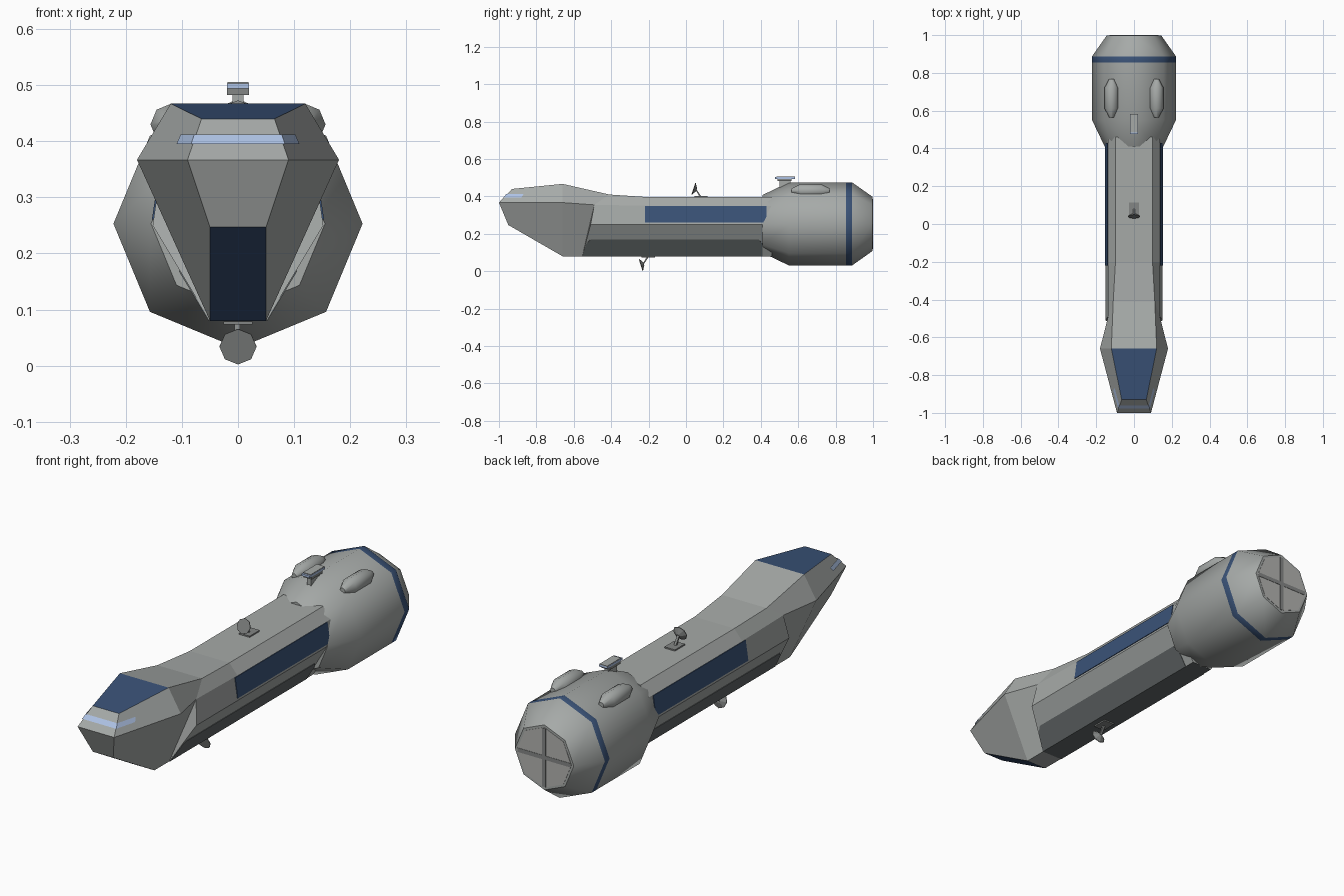
import bpy, bmesh, math
from mathutils import Vector

if "Cube" in bpy.data.objects:
    bpy.data.objects.remove(bpy.data.objects["Cube"])


def material(name, r, g, b):
    m = bpy.data.materials.new(name)
    m.diffuse_color = (r, g, b, 1)
    m.use_nodes = True
    m.node_tree.nodes["Principled BSDF"].inputs["Base Color"].default_value = m.diffuse_color
    return m


HULL = material("hull grey", .38, .40, .39)
DARK = material("dark panel grey", .125, .14, .143)
MID = material("mid grey", .23, .24, .235)
PALE = material("pale grey", .45, .45, .44)
BLUE = material("navy blue", .042, .085, .185)
GLASS = material("light blue glass", .42, .54, .78)


def finish(name, bm, mats, smooth=None):
    bmesh.ops.remove_doubles(bm, verts=bm.verts, dist=1e-5)
    bmesh.ops.recalc_face_normals(bm, faces=bm.faces)
    me = bpy.data.meshes.new(name)
    bm.to_mesh(me)
    bm.free()
    for m in mats:
        me.materials.append(m)
    ob = bpy.data.objects.new(name, me)
    bpy.context.collection.objects.link(ob)
    if smooth:
        bpy.ops.object.select_all(action='DESELECT')
        ob.select_set(True)
        bpy.context.view_layer.objects.active = ob
        bpy.ops.object.shade_smooth_by_angle(angle=math.radians(smooth))
    return ob


def add_face(bm, pts, mat=0):
    f = bm.faces.new([bm.verts.new(p) for p in pts])
    f.material_index = mat


def flip(p):
    return (-p[0], p[1], p[2])


def loft(name, rings, mats, center=(0, 0), seg_mats=None, n=8, smooth=50):
    """Round body along y from (y, radius) rings."""
    bm = bmesh.new()
    loops = [[(center[0] + r * math.cos(math.tau * k / n), y,
               center[1] + r * math.sin(math.tau * k / n)) for k in range(n)] for y, r in rings]
    for i in range(len(loops) - 1):
        for k in range(n):
            j = (k + 1) % n
            add_face(bm, [loops[i][k], loops[i][j], loops[i + 1][j], loops[i + 1][k]],
                     seg_mats[i] if seg_mats else 0)
    add_face(bm, loops[0])
    add_face(bm, loops[-1])
    return finish(name, bm, mats, smooth)


def box(name, lo, hi, mat):
    bm = bmesh.new()
    bmesh.ops.create_cube(bm, size=1)
    for v in bm.verts:
        v.co = Vector([(lo[i] + hi[i]) / 2 + v.co[i] * (hi[i] - lo[i]) for i in range(3)])
    return finish(name, bm, [mat])


def plate(name, pts, normal, mat, t=.003):
    """Thin plate raised from a flat polygon."""
    bm = bmesh.new()
    n = Vector(normal).normalized() * t
    low = [Vector(p) - n * .3 for p in pts]
    top = [p + n * 1.3 for p in low]
    add_face(bm, low)
    add_face(bm, top)
    for i in range(len(pts)):
        j = (i + 1) % len(pts)
        add_face(bm, [low[i], low[j], top[j], top[i]])
    return finish(name, bm, [mat])


# Hull: half sections (roof edge, side edge, [waist,] keel edge)
nose = [(.065, -.93, .44), (.09, -1, .367), (.05, -.95, .247)]
shoulder = [(.12, -.66, .467), (.18, -.66, .367), (.05, -.66, .08)]
neck = [(.11, -.41, .41), (.137, -.49, .355), (.05, -.555, .08)]
start = [neck[0], neck[1], (.152, -.51, .25), neck[2]]
middle = [(.098, -.2, .396), (.137, -.2, .35), (.152, -.2, .25), (.05, -.2, .08)]
end = [(x, .46, z) for x, y, z in middle]

bm = bmesh.new()
for a, b, roof, keel in [(nose, shoulder, 1, 1), (shoulder, neck, 0, 0),
                         (start, middle, 0, 2), (middle, end, 0, 2)]:
    add_face(bm, [a[0], flip(a[0]), flip(b[0]), b[0]], roof)
    add_face(bm, [a[-1], flip(a[-1]), flip(b[-1]), b[-1]], keel)
    for i in range(len(a) - 1):
        side = [a[i], a[i + 1], b[i + 1], b[i]]
        add_face(bm, side)
        add_face(bm, [flip(p) for p in side])
for i in range(2):                                   # blunt nose
    add_face(bm, [nose[i], nose[i + 1], flip(nose[i + 1]), flip(nose[i])])
add_face(bm, start[1:])                              # steps behind the head
add_face(bm, [flip(p) for p in start[1:]])
add_face(bm, end + [flip(p) for p in reversed(end)])
finish("hull", bm, [HULL, BLUE, DARK])

# Wraparound cockpit window strip
bm = bmesh.new()
rows = []
for z in (.394, .411):
    c = Vector(nose[1]).lerp(Vector(nose[0]), (z - .367) / .073)
    d = Vector(shoulder[1]).lerp(Vector(shoulder[0]), (z - .367) / .1)
    half = [p + Vector((.003, -.003, .001)) for p in (c.lerp(d, .31), c)]
    rows.append(half + [Vector(flip(p)) for p in reversed(half)])
for i in range(3):
    add_face(bm, [rows[0][i], rows[0][i + 1], rows[1][i + 1], rows[1][i]])
finish("window_strip", bm, [GLASS])

# Blue side bands and dark lower panels
band = [(-.22, .26), (.43, .26), (.43, .348), (-.22, .348)]
panel = [(-.555, .08), (.41, .08), (.41, .145), (.39, .17), (-.51, .17), (-.532, .15)]
for s, label in ((1, "right"), (-1, "left")):
    plate("side_band_" + label, [(s * (.152 - (z - .25) * .15), y, z) for y, z in band],
          (s, 0, .15), BLUE)
    plate("lower_panel_" + label, [(s * (.05 + (z - .08) * .6), y, z) for y, z in panel],
          (s, 0, -.6), DARK, .002)

# Engine pod with blue ring
loft("engine_pod", [(.41, .155), (.55, .222), (.855, .222), (.888, .222), (.997, .145)],
     [HULL, BLUE], (0, .253), [0, 0, 1, 0])

# Rear plate and crossbars
loft("rear_plate", [(.99, .134), (.9985, .134)], [PALE], (0, .253), smooth=None)
box("rear_bar_upright", (-.009, .99, .123), (.009, 1, .383), MID)
box("rear_bar_level", (-.13, .99, .244), (.13, 1, .262), MID)

# Blisters on the pod
for s, label in ((1, "right"), (-1, "left")):
    loft("blister_" + label, [(.565, .013), (.612, .037), (.722, .037), (.768, .013)],
         [HULL], (s * .119, .43))

# Sensor on top of the pod
box("sensor_stem", (-.01, .5, .44), (.01, .56, .484), HULL)
box("sensor_body", (-.02, .49, .482), (.02, .565, .494), MID)
box("sensor_glass", (-.02, .476, .494), (.02, .582, .503), GLASS)
box("sensor_cap", (-.019, .485, .502), (.019, .582, .506), HULL)


# Dish antennas above and below
def antenna(label, y, base, s):
    box("antenna_base_" + label, (-.026, y - .005, min(base, base + s * .006)),
        (.026, y + .065, max(base, base + s * .006)), MID)
    dish = loft("antenna_dish_" + label, [(-.008, .033), (-.005, .033), (.01, .008)], [MID],
                smooth=None)
    dish.location = (0, y - .003, base + s * .043)
    dish.rotation_euler = (-s * math.radians(18), 0, 0)
    z0, z1 = base + s * .003, base + s * .043
    plate("antenna_arm_" + label, [(-.004, y + .022, z0), (-.004, y + .032, z0),
                                   (-.004, y + .006, z1), (-.004, y - .002, z1)],
          (1, 0, 0), MID, .008)


antenna("top", .05, .396, 1)
antenna("bottom", -.232, .079, -1)
